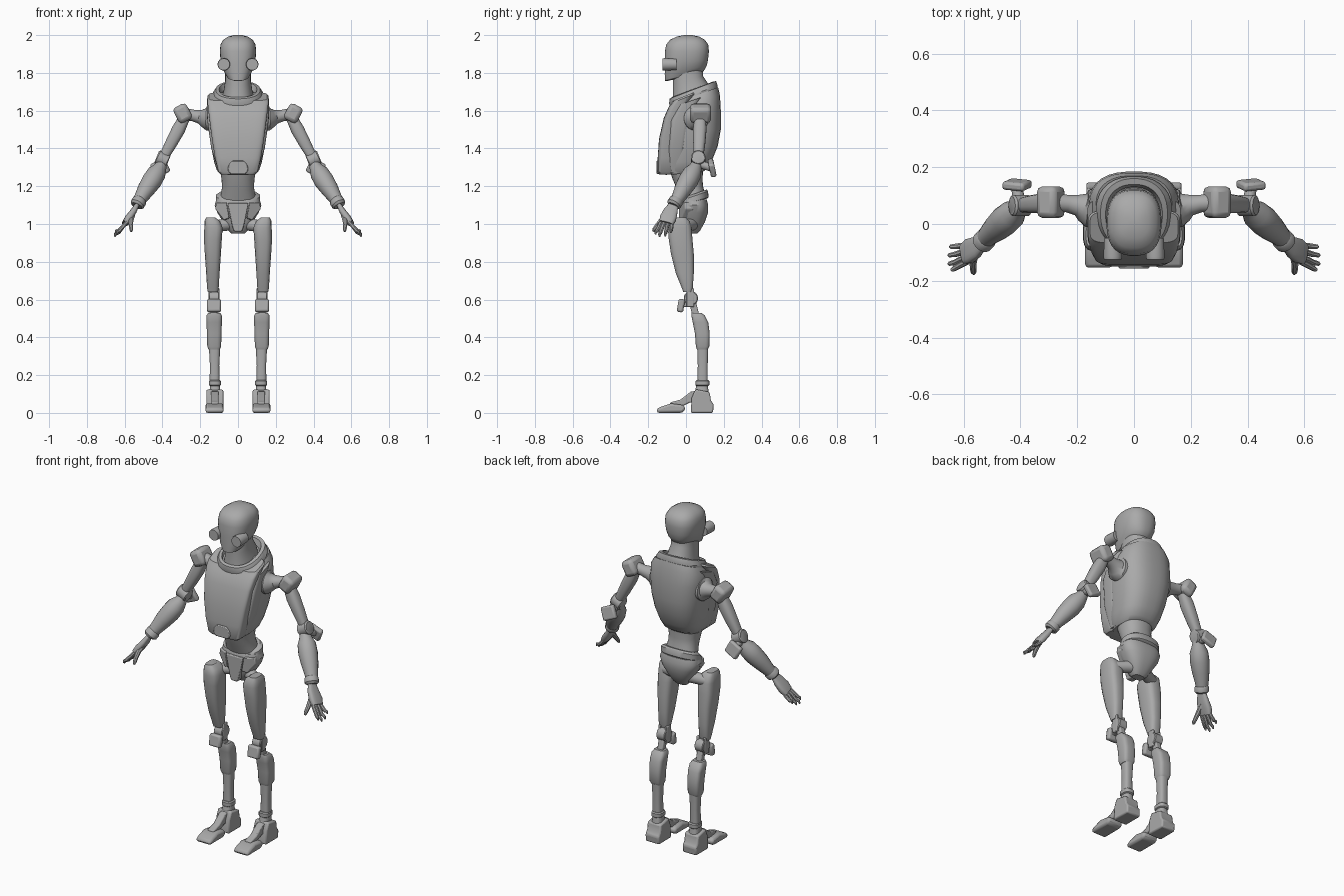
import bpy, bmesh, math
from mathutils import Vector, Matrix

grey = bpy.data.materials.new("plain_grey")
grey.diffuse_color = (0.4, 0.4, 0.4, 1)


def finish(name, bm, mirror=False, bevel=0.0):
    """Turn a bmesh into a smooth-by-angle object, optionally bevelled and mirrored in x."""
    bmesh.ops.recalc_face_normals(bm, faces=bm.faces)
    me = bpy.data.meshes.new(name)
    bm.to_mesh(me)
    bm.free()
    me.materials.append(grey)
    ob = bpy.data.objects.new(name, me)
    bpy.context.collection.objects.link(ob)
    bpy.ops.object.select_all(action='DESELECT')
    ob.select_set(True)
    bpy.context.view_layer.objects.active = ob
    bpy.ops.object.shade_smooth_by_angle(angle=math.radians(35))
    if bevel:
        b = ob.modifiers.new("bevel", 'BEVEL')
        b.width, b.segments = bevel, 2
    if mirror:
        ob.modifiers.new("mirror", 'MIRROR')
    return ob


def skin(bm, rings, close=False):
    """Bridge equal-sized rings; cap the ends unless closed into a loop."""
    vs = [[bm.verts.new(p) for p in r] for r in rings]
    n = len(vs[0])
    for a, b in list(zip(vs, vs[1:])) + ([(vs[-1], vs[0])] if close else []):
        for i in range(n):
            bm.faces.new((a[i], a[(i + 1) % n], b[(i + 1) % n], b[i]))
    if not close:
        bm.faces.new(vs[0])
        bm.faces.new(vs[-1])


def oval(n, power):
    for i in range(n):
        t = 2 * math.pi * (i + 0.5) / n
        c, s = math.cos(t), math.sin(t)
        yield (math.copysign(abs(c) ** (2 / power), c), math.copysign(abs(s) ** (2 / power), s))


def loft(name, secs, n=32, power=2.3, x=0, close=False, mirror=False, bevel=0):
    """Stack horizontal ovals: (z, half width, front y, back y, tilt, x shift)."""
    bm, rings = bmesh.new(), []
    for s in secs:
        z, w, y0, y1, tilt, dx = (list(s) + [0, 0])[:6]
        h = (y1 - y0) / 2
        rings.append([(x + dx + w * u, (y0 + y1) / 2 + h * v, z + tilt * h * v) for u, v in oval(n, power)])
    skin(bm, rings, close)
    return finish(name, bm, mirror, bevel)


def limb(name, pts, radii, n=16, power=2, flat=1, ref=(0, 1, 0), mirror=True):
    """Sweep an oval along a path; flat scales the thickness across ref."""
    bm, rings, P = bmesh.new(), [], [Vector(p) for p in pts]
    for i, (p, r) in enumerate(zip(P, radii)):
        t = (P[min(i + 1, len(P) - 1)] - P[max(i - 1, 0)]).normalized()
        a = t.cross(Vector(ref)).normalized()
        b = a.cross(t)
        rings.append([p + a * (r * flat * u) + b * (r * v) for u, v in oval(n, power)])
    skin(bm, rings)
    return finish(name, bm, mirror)


def box(name, c, size, rot=(0, 0, 0), bevel=0.01, mirror=True):
    bm = bmesh.new()
    bmesh.ops.create_cube(bm, size=1)
    m = Matrix.Translation(c)
    for ang, ax in zip(rot, 'XYZ'):
        m = m @ Matrix.Rotation(math.radians(ang), 4, ax)
    bm.transform(m @ Matrix.Diagonal((*size, 1)))
    return finish(name, bm, mirror, bevel)


def prism(name, outline, x0, x1, bevel=0.008):
    """Extrude a (y, z) outline across x."""
    bm = bmesh.new()
    skin(bm, [[(x, y, z) for y, z in outline] for x in (x0, x1)])
    return finish(name, bm, True, bevel)


def panel(name, outline, y0, y1, mirror=False):
    """Extrude an (x, z) outline in y; each point may carry its own y offset."""
    bm = bmesh.new()
    skin(bm, [[(p[0], y + (p[2] if len(p) > 2 else 0), p[1]) for p in outline] for y in (y0, y1)])
    return finish(name, bm, mirror, 0.005)


# Head, eyes and neck
loft("head", [(1.775, .035, -.105, .07, .22), (1.785, .058, -.112, .095, .25), (1.815, .077, -.113, .11, .2),
              (1.86, .092, -.112, .117, .08), (1.915, .097, -.112, .122), (1.95, .093, -.105, .118),
              (1.975, .079, -.085, .10), (1.992, .052, -.05, .07), (2.0, .02, -.01, .03)], power=2.5)
limb("eye", [(.075, -.05, 1.845), (.075, -.115, 1.845), (.075, -.125, 1.845), (.075, -.125, 1.845),
             (.075, -.118, 1.845)], [.03, .033, .031, .022, .02], n=24, ref=(0, 0, 1))
loft("neck", [(1.66, .085, -.075, .13, .3), (1.71, .075, -.07, .12, .3), (1.76, .068, -.07, .09, .3),
              (1.81, .068, -.07, .09, .2)])

# Collar ring, tilted down to the front
loft("collar", [(1.655, .135, -.08, .165, .38), (1.685, .135, -.09, .168, .38), (1.71, .118, -.088, .16, .38),
                (1.712, .10, -.075, .14, .38), (1.68, .09, -.065, .13, .38)], close=True)

# Torso shell and front armour
loft("torso", [(1.265, .095, -.11, .08, .05), (1.285, .112, -.115, .11, .05), (1.33, .127, -.115, .138, .05),
               (1.41, .143, -.11, .168), (1.50, .157, -.10, .185), (1.585, .162, -.085, .185, .1),
               (1.645, .158, -.075, .18, .3), (1.68, .135, -.065, .17, .38)], power=2.6)
loft("chest_plate", [(1.262, .09, -.142, -.07), (1.275, .104, -.15, -.062), (1.35, .122, -.15, -.062),
                     (1.45, .138, -.143, -.06), (1.56, .152, -.118, -.035), (1.63, .16, -.092, .01, .2),
                     (1.665, .163, -.075, .05, .4), (1.675, .155, -.068, .045, .4)], power=5)
loft("plate_backing", [(1.27, .10, -.10, -.01), (1.40, .142, -.10, .0), (1.55, .163, -.09, .03),
                       (1.65, .165, -.05, .09, .35)], power=5)
panel("chest_hatch", [(-.055, 1.285), (-.04, 1.265), (.04, 1.265), (.055, 1.285), (.05, 1.312),
                      (.03, 1.335), (-.03, 1.335), (-.05, 1.312)], -.157, -.13)

# Waist, belt and pelvis
loft("waist", [(1.28, .095, -.085, .09), (1.235, .087, -.07, .088), (1.19, .085, -.045, .09, .2),
               (1.14, .095, -.02, .10, .35)])
loft("belt", [(1.115, .11, -.025, .115, .3), (1.12, .118, -.028, .12, .3), (1.15, .117, -.02, .117, .35),
              (1.162, .10, -.01, .11, .35)])
loft("pelvis", [(.95, .035, .01, .06), (.965, .05, -.005, .075), (1.01, .078, -.02, .10), (1.06, .11, -.03, .117),
                (1.10, .124, -.03, .118), (1.13, .115, -.02, .11)], power=2.6)
panel("groin_plate", [(-.055, 1.11), (-.03, .985), (-.02, .96), (.02, .96), (.03, .985), (.055, 1.11)], -.038, 0)
panel("hip_plate", [(.06, 1.115, 0), (.115, 1.115, .03), (.12, 1.08, .03), (.075, 1.02, .015), (.045, 1.03, 0)],
      -.036, .01, True)

# Shoulder socket and joint block
limb("shoulder_socket", [(.12, .055, 1.56), (.165, .055, 1.56), (.18, .06, 1.562), (.20, .067, 1.567),
                         (.235, .072, 1.574), (.27, .075, 1.58)], [.07, .066, .05, .037, .031, .032], n=24)
box("shoulder_block", (.293, .077, 1.586), (.078, .112, .092), (0, 28, 0), .02)

# Upper arm and elbow
limb("upper_arm", [(.285, .075, 1.56), (.315, .073, 1.50), (.355, .07, 1.425), (.385, .067, 1.37), (.395, .066, 1.35)],
     [.03, .036, .032, .027, .024], power=2.6)
limb("elbow_pivot", [(.37, .065, 1.328), (.375, .065, 1.33), (.425, .065, 1.355), (.43, .065, 1.357)],
     [.032, .038, .038, .032], n=24)
limb("elbow_stem", [(.405, .06, 1.32), (.412, .14, 1.297)], [.02, .022], ref=(0, 0, 1))
box("elbow_cap", (.412, .138, 1.297), (.085, .03, .078), (12, 25, 0), .01)

# Forearm, wrist and hand
limb("forearm", [(.40, .06, 1.325), (.414, .048, 1.295), (.43, .034, 1.27), (.455, .012, 1.23), (.485, -.015, 1.185),
                 (.51, -.037, 1.145), (.525, -.053, 1.12)], [.026, .036, .05, .053, .047, .038, .033], n=20)
limb("wrist", [(.518, -.048, 1.128), (.522, -.052, 1.122), (.533, -.064, 1.104), (.537, -.068, 1.096)],
     [.034, .039, .039, .03], n=20)
limb("palm", [(.535, -.066, 1.10), (.555, -.082, 1.065), (.58, -.095, 1.03), (.598, -.105, 1.003)],
     [.026, .038, .044, .038], power=3, flat=.45)
for i, (y, dy, x, z) in enumerate([(-.075, -.005, .645, .953), (-.095, -.015, .65, .935),
                                   (-.115, -.025, .65, .932), (-.133, -.028, .64, .945)]):
    limb("finger_%d" % (i + 1), [(.588, y, 1.01), (.61, y + dy * .4, .985), (.63, y + dy * .8, (z + .98) / 2),
                                 (x, y + dy, z + .012), (x + .003, y + dy, z)], [.011, .011, .010, .008, .004], n=8)
limb("thumb", [(.56, -.095, 1.05), (.567, -.13, 1.02), (.567, -.155, .99), (.565, -.17, .97), (.565, -.175, .96)],
     [.017, .014, .012, .010, .005], n=8)

# Thigh
loft("thigh", [(.64, .027, -.015, .03), (.66, .031, -.022, .036), (.74, .036, -.055, .042), (.84, .043, -.08, .042),
               (.92, .048, -.092, .035), (.98, .049, -.097, .03, 0, -.003), (1.015, .042, -.092, .02, 0, .003),
               (1.035, .024, -.08, .0, 0, .012)], n=16, power=3.2, x=.133, mirror=True)
limb("hip_joint", [(.05, .03, 1.0), (.13, .0, .985)], [.035, .03])

# Knee
for x in (.104, .148):
    box("knee_link", (x, .022, .61), (.014, .04, .10), (0, 0, 0), .004)
limb("knee_pivot", [(.098, .026, .607), (.102, .026, .607), (.15, .026, .607), (.154, .026, .607)],
     [.033, .038, .038, .033], n=24)
box("knee_cap", (.127, -.027, .568), (.074, .034, .07), (-10, 0, 0), .01)
box("knee_bridge", (.127, .0, .575), (.03, .06, .03), bevel=.004)
box("knee_hinge", (.127, .045, .545), (.036, .036, .13), (14, 0, 0), .006)

# Shin, ankle
loft("calf", [(.335, .03, .058, .115), (.352, .037, .052, .124), (.42, .039, .047, .126), (.48, .041, .035, .118),
              (.515, .041, .028, .10), (.53, .032, .03, .082)], n=16, power=4, x=.126, mirror=True)
loft("shin", [(.15, .027, .06, .115), (.25, .025, .062, .115), (.34, .03, .06, .118)], n=16, power=3, x=.124,
     mirror=True)
loft("ankle_ring", [(.142, .025, .055, .118), (.147, .032, .05, .124), (.168, .032, .05, .124),
                    (.174, .026, .055, .118)], n=16, power=3, x=.122, mirror=True)
loft("ankle", [(.08, .034, .04, .125), (.15, .025, .055, .115)], n=16, power=3, x=.122, mirror=True)

# Foot: heel block, instep bridge and toe
prism("heel", [(.025, .0), (.143, .0), (.147, .045), (.132, .065), (.125, .11), (.05, .125), (.03, .08)], .078, .168)
prism("instep", [(.06, .05), (.06, .118), (.025, .112), (-.03, .07), (-.085, .055), (-.085, .03), (-.02, .035),
                 (.02, .055)], .102, .144, .006)
prism("toe", [(-.154, .0), (-.02, .0), (.0, .022), (-.015, .042), (-.08, .05), (-.125, .035), (-.154, .024)],
      .076, .172, .012)
